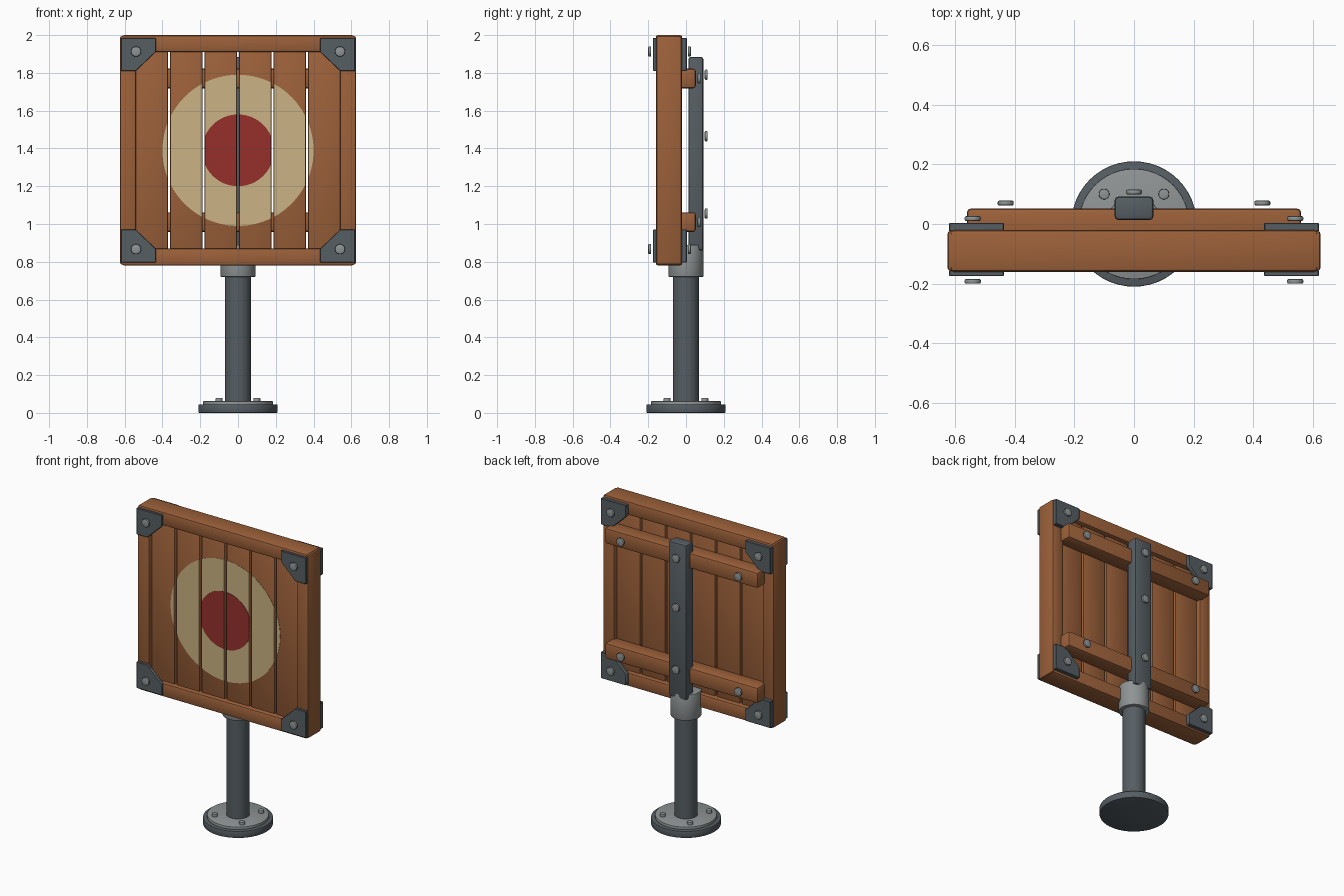
import bpy, bmesh, math
from mathutils import Matrix, Vector

cube = bpy.data.objects.get("Cube")
if cube:
    bpy.data.objects.remove(cube, do_unlink=True)


def material(name, rgb):
    m = bpy.data.materials.new(name)
    m.use_nodes = True
    m.diffuse_color = (*rgb, 1)
    m.node_tree.nodes["Principled BSDF"].inputs["Base Color"].default_value = (*rgb, 1)
    return m


WOOD = material("warm wood", (0.333, 0.119, 0.042))
DARK = material("dark steel", (0.093, 0.112, 0.125))
LIGHT = material("light steel", (0.275, 0.296, 0.296))
CREAM = material("cream paint", (0.597, 0.445, 0.227))
RED = material("red paint", (0.305, 0.030, 0.025))


def finish(name, bm, mat, bevel=0.0, segments=2):
    """Bevel the sharp edges, then turn the bmesh into a shaded object."""
    bmesh.ops.recalc_face_normals(bm, faces=bm.faces)
    if bevel:
        sharp = [e for e in bm.edges if e.calc_face_angle(0) > math.radians(40)]
        bmesh.ops.bevel(bm, geom=sharp, offset=bevel, segments=segments,
                        profile=0.5, affect='EDGES', clamp_overlap=True)
    mesh = bpy.data.meshes.new(name)
    bm.to_mesh(mesh)
    bm.free()
    mesh.materials.append(mat)
    ob = bpy.data.objects.new(name, mesh)
    bpy.context.collection.objects.link(ob)
    bpy.ops.object.select_all(action='DESELECT')
    ob.select_set(True)
    bpy.context.view_layer.objects.active = ob
    bpy.ops.object.shade_smooth_by_angle(angle=math.radians(35))
    return ob


def box(name, x, y, z, mat, bevel=0.012):
    """Box from (min, max) ranges on each axis."""
    bm = bmesh.new()
    size = Vector([r[1] - r[0] for r in (x, y, z)])
    mid = Vector([(r[0] + r[1]) / 2 for r in (x, y, z)])
    bmesh.ops.create_cube(bm, size=1, matrix=Matrix.Translation(mid) @ Matrix.Diagonal(size).to_4x4())
    return finish(name, bm, mat, bevel)


def cylinder(name, centre, radius, depth, mat, axis='Z', sides=40, bevel=0.0):
    bm = bmesh.new()
    turn = Matrix.Rotation(math.pi / 2, 4, 'X') if axis == 'Y' else Matrix()
    bmesh.ops.create_cone(bm, cap_ends=True, segments=sides, radius1=radius, radius2=radius,
                          depth=depth, matrix=Matrix.Translation(centre) @ turn)
    return finish(name, bm, mat, bevel)


def slab(name, outline, y0, y1, mat, bevel=0.0):
    """Flat (x, z) outline extruded from y0 to y1."""
    bm = bmesh.new()
    face = bm.faces.new([bm.verts.new((px, y0, pz)) for px, pz in outline])
    new = bmesh.ops.extrude_face_region(bm, geom=[face])["geom"]
    verts = [v for v in new if isinstance(v, bmesh.types.BMVert)]
    bmesh.ops.translate(bm, verts=verts, vec=(0, y1 - y0, 0))
    return finish(name, bm, mat, bevel, 1)


def bolt(name, x, y, z):
    cylinder(name, (x, y, z), 0.027, 0.016, LIGHT, 'Y', 16, 0.005)


# Stand: base, pole and collar
cylinder("base_plate", (0, 0, 0.0225), 0.21, 0.045, DARK, sides=48, bevel=0.004)
cylinder("base_disc", (0, 0, 0.05), 0.185, 0.024, LIGHT, sides=48, bevel=0.002)
for sx in (-1, 1):
    for sy in (-1, 1):
        cylinder("base_bolt", (0.1 * sx, 0.1 * sy, 0.065), 0.018, 0.03, LIGHT, sides=16, bevel=0.003)
cylinder("pole", (0, 0, 0.44), 0.07, 0.78, DARK)
cylinder("collar", (0, 0, 0.805), 0.093, 0.17, LIGHT, bevel=0.004)

# Upright bar behind the board
box("upright_bar", (-0.065, 0.065), (0.013, 0.092), (0.86, 1.885), DARK, 0.013)
for z in (1.79, 1.465, 1.055):
    bolt("bar_bolt", 0, 0.107, z)

# Board frame
for name, z0 in (("bottom_rail", 0.78), ("top_rail", 1.91)):
    box(name, (-0.615, 0.615), (-0.16, -0.02), (z0, z0 + 0.09), WOOD)
for name, s in (("left_stile", 1), ("right_stile", -1)):
    box(name, sorted((0.54 * s, 0.625 * s)), (-0.158, -0.022), (0.785, 1.995), WOOD)

# Planks with the target painted on their fronts
FRONT, GAP, PITCH, TARGET_Z = -0.13, 0.012, 0.1825, 1.39


def painted_strip(name, x0, x1, radius, thickness, mat):
    """Part of a disc that falls between x0 and x1."""
    x0, x1 = max(x0, -radius), min(x1, radius)
    if x1 <= x0:
        return
    a0, a1 = math.acos(x0 / radius), math.acos(x1 / radius)
    n = 16
    angles = [a0 + (a1 - a0) * i / n for i in range(n + 1)]
    top = [(radius * math.cos(a), TARGET_Z + radius * math.sin(a)) for a in angles]
    low = [(px, 2 * TARGET_Z - pz) for px, pz in reversed(top)]
    outline = []
    for p in top + low:
        if all(math.dist(p, q) > 1e-5 for q in outline):
            outline.append(p)
    slab(name, outline, FRONT + 0.001, FRONT - thickness, mat)


for i in range(-3, 3):
    x0, x1 = i * PITCH + GAP / 2, (i + 1) * PITCH - GAP / 2
    box("plank", (x0, x1), (FRONT, -0.05), (0.86, 1.92), WOOD, 0.006)
    painted_strip("target_ring", x0 + 0.003, x1 - 0.003, 0.4, 0.002, CREAM)
    painted_strip("target_centre", x0 + 0.003, x1 - 0.003, 0.19, 0.004, RED)

# Battens across the back
for z in (1.01, 1.77):
    box("batten", (-0.56, 0.56), (-0.055, 0.052), (z - 0.052, z + 0.052), WOOD, 0.014)
    for x in (-0.43, 0.43):
        bolt("batten_bolt", x, 0.07, z)

# Corner plates, front and back, each with a bolt
CORNER = [(0.62, 0.595), (0.435, 0.595), (0.435, 0.52), (0.54, 0.42), (0.62, 0.42)]
for sx in (-1, 1):
    for sz in (-1, 1):
        shape = [(px * sx, TARGET_Z + pz * sz) for px, pz in CORNER]
        for side, y0, y1, yb in (("front", -0.175, -0.155, -0.192), ("back", -0.025, 0.004, 0.018)):
            slab(side + "_corner_plate", shape, y0, y1, DARK, 0.003)
            bolt(side + "_corner_bolt", 0.54 * sx, yb, TARGET_Z + 0.523 * sz)
